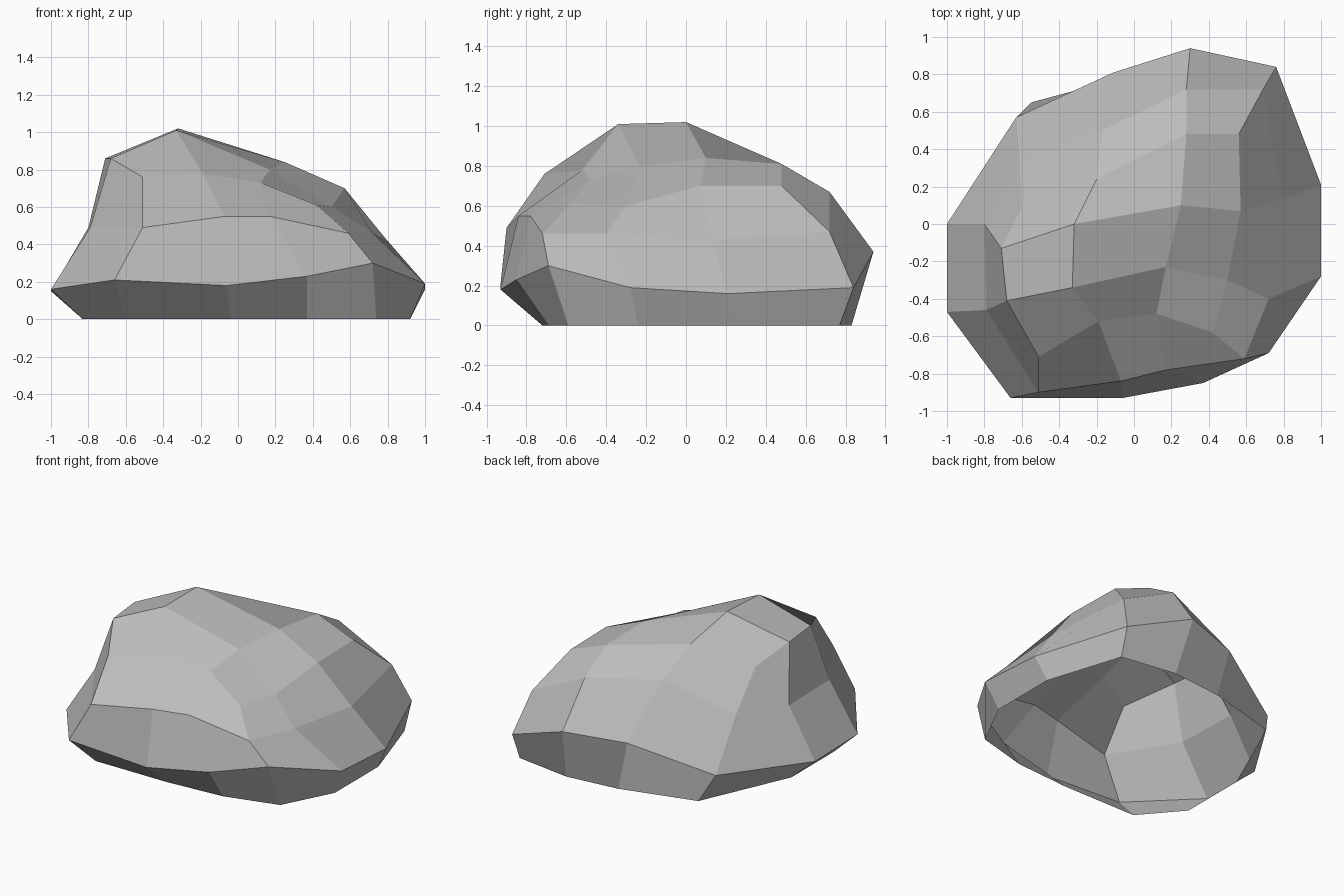
import bpy
import bmesh

# Remove the default object
default_cube = bpy.data.objects.get("Cube")
if default_cube:
    bpy.data.objects.remove(default_cube, do_unlink=True)


def make_material(name, colour):
    material = bpy.data.materials.new(name)
    material.use_nodes = True
    material.diffuse_color = colour
    material.node_tree.nodes["Principled BSDF"].inputs["Base Color"].default_value = colour
    return material


def add_ring(mesh, points):
    return [mesh.verts.new(point) for point in points]


def bridge(mesh, lower, upper):
    """Join two rings of equal length with a band of quads."""
    count = len(lower)
    for i in range(count):
        j = (i + 1) % count
        mesh.faces.new((lower[i], lower[j], upper[j], upper[i]))


def cap_with_grid(mesh, ring, inner):
    """Close a ring of twelve with a three by three patch around four inner points."""
    front_left, front_right, back_right, back_left = inner
    rows = [
        ring[1:5],
        [ring[0], front_left, front_right, ring[5]],
        [ring[11], back_left, back_right, ring[6]],
        [ring[10], ring[9], ring[8], ring[7]],
    ]
    for near, far in zip(rows, rows[1:]):
        for i in range(len(near) - 1):
            mesh.faces.new((near[i], near[i + 1], far[i + 1], far[i]))


# Rings run counter-clockwise, starting at the front corner on the -x side
ground_outline = [
    (-.83, -.45), (-.6, -.72), (-.04, -.72), (.37, -.69), (.74, -.59), (.92, -.24),
    (.92, .24), (.75, .77), (.35, .83), (-.03, .79), (-.55, .65), (-.83, .02),
]
widest_ring = [
    (-1, -.47, .16), (-.66, -.93, .21), (-.06, -.93, .18), (.37, -.85, .23),
    (.72, -.69, .3), (1, -.28, .19), (1, .21, .16), (.76, .84, .19),
    (.3, .94, .37), (-.11, .81, .35), (-.63, .57, .17), (-1, 0, .15),
]
shoulder_ring = [
    (-.79, -.46, .49), (-.51, -.9, .49), (-.07, -.84, .55), (.17, -.78, .55),
    (.59, -.72, .46), (.72, -.4, .46), (.79, .13, .43), (.69, .72, .47),
    (.28, .72, .67), (-.17, .5, .69), (-.61, .32, .49), (-.8, 0, .49),
]
crown_ring = [
    (-.68, -.41, .86), (-.51, -.71, .76), (-.19, -.52, .78), (.12, -.48, .73),
    (.42, -.58, .61), (.5, -.3, .6), (.57, .07, .7), (.56, .48, .7),
    (.28, .48, .81), (-.2, .24, .85), (-.6, .09, .74), (-.71, -.13, .86),
]
summit = [(-.33, -.34, 1.01), (.17, -.23, .8), (.25, .1, .84), (-.32, 0, 1.02)]

# Faceted boulder shell, open underneath
bm = bmesh.new()
outlines = [[(x, y, 0) for x, y in ground_outline], widest_ring, shoulder_ring, crown_ring]
rings = [add_ring(bm, outline) for outline in outlines]
for lower, upper in zip(rings, rings[1:]):
    bridge(bm, lower, upper)
cap_with_grid(bm, rings[-1], add_ring(bm, summit))

mesh = bpy.data.meshes.new("boulder")
bm.to_mesh(mesh)
bm.free()
mesh.materials.append(make_material("stone grey", (.5, .5, .5, 1)))
boulder = bpy.data.objects.new("boulder", mesh)
bpy.context.collection.objects.link(boulder)
